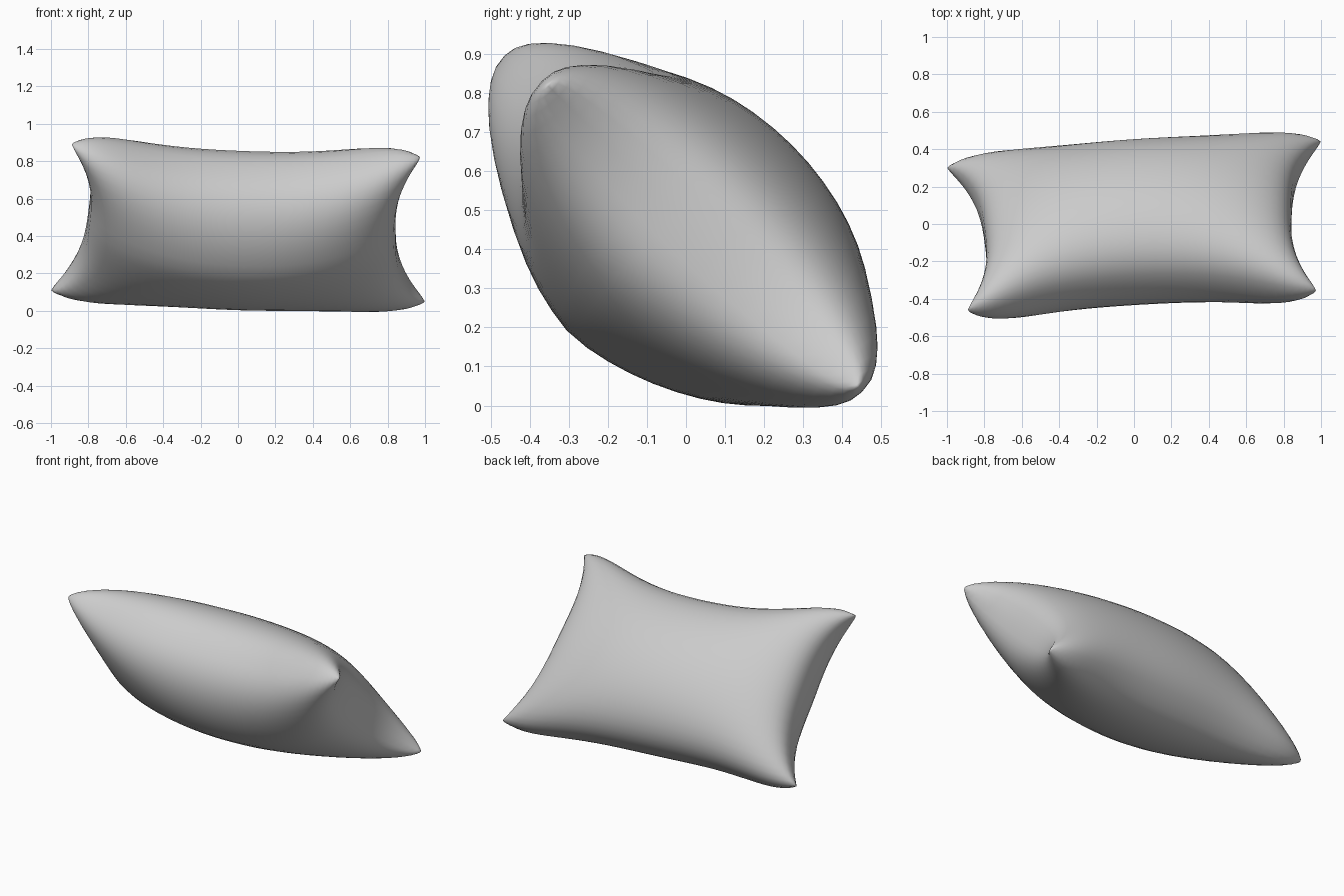
import bpy, bmesh
from math import sin, cos, pi
from mathutils import Vector

if "Cube" in bpy.data.objects:
    bpy.data.objects.remove(bpy.data.objects["Cube"])

# Seam corners of the leaning pillow
TL, TR = Vector((-0.89, -0.46, 0.89)), Vector((0.975, -0.355, 0.82))
BL, BR = Vector((-1.0, 0.30, 0.11)), Vector((1.0, 0.44, 0.05))
ACROSS = (BL + BR - TL - TR).normalized()
NORMAL = (TL + TR - BL - BR).cross(TR + BR - TL - BL).normalized()
if NORMAL.z < 0:
    NORMAL = -NORMAL
NU, NV = 36, 24


def point(i, j, side):
    a, b = pi * (i / NU - 0.5), pi * (j / NV - 0.5)
    u, v = sin(a), sin(b)
    # Sides pull in between the blunt corners
    pu = u * (1 - 0.15 * (1 - abs(v) ** 2.9))
    pv = v * (1 - 0.125 * (1 - u * u) + 0.45 * u ** 4 * (1 - u * u))
    top = TL.lerp(TR, (pu + 1) / 2)
    bottom = BL.lerp(BR, (pu + 1) / 2)
    p = top.lerp(bottom, (pv + 1) / 2) + ACROSS * 0.06 * (1 - u * u) ** 1.3
    # Stuffing bulges on both faces, less under the lower back edge
    puff = max(cos(a), 0) ** 0.66 * max(cos(b), 0) ** 0.85
    depth = 0.345 if side > 0 else -0.40 * (1 - 0.2 * max(0, v + 0.1))
    return p + NORMAL * puff * depth


# Two puffed panels welded along the seam
bm = bmesh.new()
for side in (1, -1):
    g = [[bm.verts.new(point(i, j, side)) for j in range(NV + 1)] for i in range(NU + 1)]
    for i in range(NU):
        for j in range(NV):
            bm.faces.new((g[i][j], g[i + 1][j], g[i + 1][j + 1], g[i][j + 1]))
bmesh.ops.remove_doubles(bm, verts=bm.verts, dist=0.0005)
bmesh.ops.recalc_face_normals(bm, faces=bm.faces)
mesh = bpy.data.meshes.new("pillow")
bm.to_mesh(mesh)
bm.free()
for f in mesh.polygons:
    f.use_smooth = True
pillow = bpy.data.objects.new("pillow", mesh)
bpy.context.collection.objects.link(pillow)
